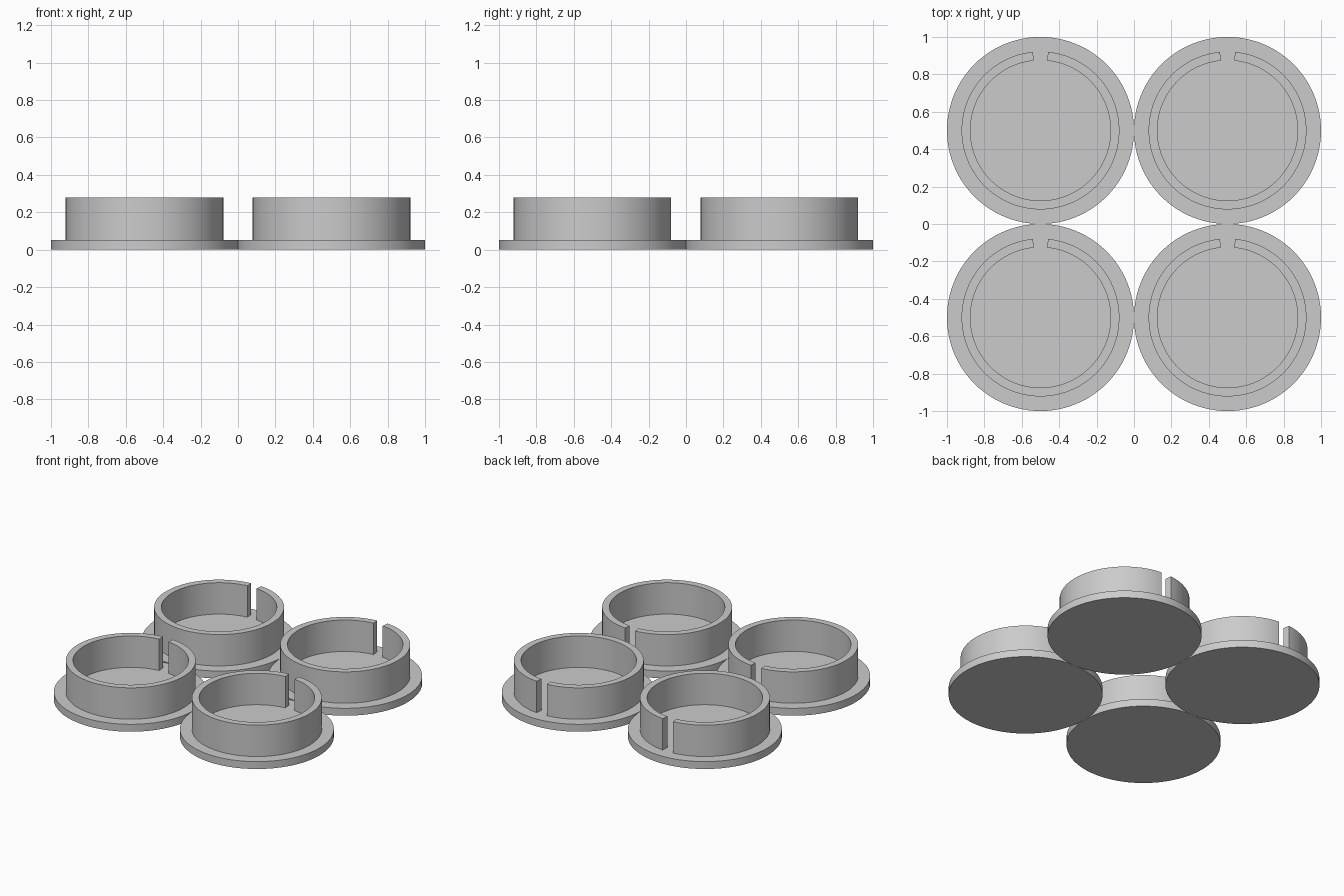
import bpy
import bmesh
from math import radians, pi
from mathutils import Matrix, Vector

if "Cube" in bpy.data.objects:
    bpy.data.objects.remove(bpy.data.objects["Cube"], do_unlink=True)

DISC_RADIUS, DISC_TOP = 0.5, 0.053
WALL_OUTER, WALL_INNER, WALL_TOP = 0.422, 0.375, 0.278
HALF_GAP = radians(5.5)
SEGMENTS = 96

grey = bpy.data.materials.new("plain_grey")
grey.use_nodes = True
colour = (0.6, 0.6, 0.6, 1)
grey.diffuse_color = colour
grey.node_tree.nodes["Principled BSDF"].inputs["Base Color"].default_value = colour


def add_part(name, bm, location):
    """Turn a bmesh into a smooth-sided object with sharp rims."""
    bmesh.ops.recalc_face_normals(bm, faces=bm.faces)
    mesh = bpy.data.meshes.new(name)
    bm.to_mesh(mesh)
    bm.free()
    mesh.materials.append(grey)
    obj = bpy.data.objects.new(name, mesh)
    obj.location = location
    bpy.context.collection.objects.link(obj)
    bpy.ops.object.select_all(action="DESELECT")
    obj.select_set(True)
    bpy.context.view_layer.objects.active = obj
    bpy.ops.object.shade_smooth_by_angle(angle=radians(30))


def base_disc():
    bm = bmesh.new()
    bmesh.ops.create_cone(
        bm, cap_ends=True, segments=SEGMENTS, radius1=DISC_RADIUS,
        radius2=DISC_RADIUS, depth=DISC_TOP,
        matrix=Matrix.Translation((0, 0, DISC_TOP / 2)))
    return bm


def split_wall():
    # Sweep a rectangular section round the axis, leaving a slot at the back
    bm = bmesh.new()
    corners = [(WALL_INNER, DISC_TOP), (WALL_OUTER, DISC_TOP),
               (WALL_OUTER, WALL_TOP), (WALL_INNER, WALL_TOP)]
    turn = Matrix.Rotation(pi / 2 + HALF_GAP, 3, "Z")
    section = bm.faces.new([bm.verts.new(turn @ Vector((r, 0, z)))
                            for r, z in corners])
    bmesh.ops.spin(bm, geom=[section] + section.edges[:] + section.verts[:],
                   cent=(0, 0, 0), axis=(0, 0, 1),
                   angle=2 * (pi - HALF_GAP), steps=SEGMENTS, use_duplicate=False)
    # Close the starting end if the sweep consumed its face
    edges = [e for e in bm.edges if e.is_boundary]
    if edges:
        bmesh.ops.holes_fill(bm, edges=edges, sides=4)
    return bm


# Four identical caps in a square
for side, x in (("right", -0.5), ("left", 0.5)):
    for end, y in (("front", -0.5), ("back", 0.5)):
        add_part(f"{end}_{side}_base_disc", base_disc(), (x, y, 0))
        add_part(f"{end}_{side}_split_wall", split_wall(), (x, y, 0))
